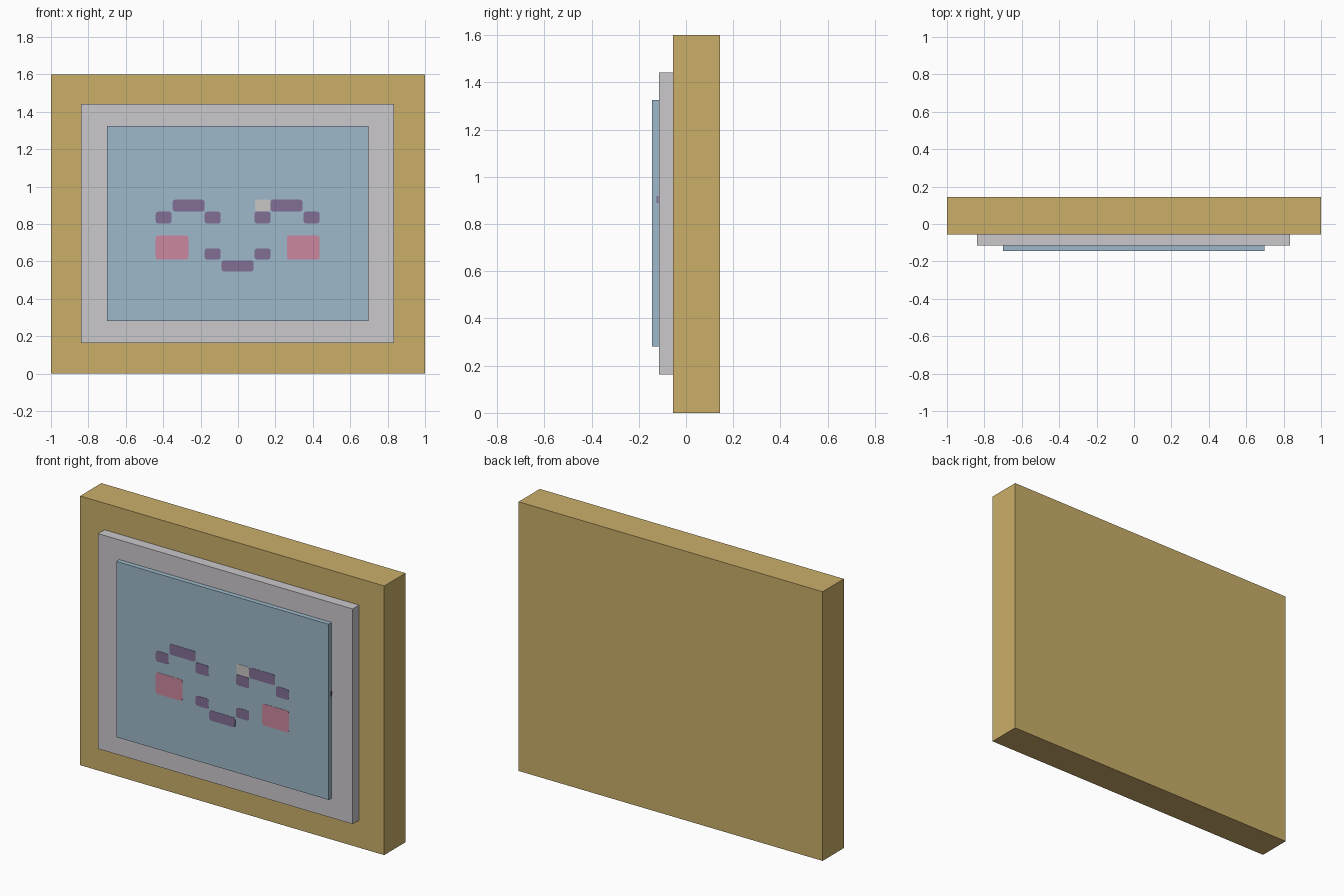
import bpy, bmesh, math

cube = bpy.data.objects.get("Cube")
if cube:
    bpy.data.objects.remove(cube, do_unlink=True)


def material(name, rgb):
    """Flat material from 0-255 sRGB, stored as linear values."""
    lin = [c / 255 / 12.92 if c < 11 else ((c / 255 + 0.055) / 1.055) ** 2.4 for c in rgb]
    mat = bpy.data.materials.new(name)
    mat.use_nodes = True
    mat.diffuse_color = (*lin, 1)
    bsdf = mat.node_tree.nodes["Principled BSDF"]
    bsdf.inputs["Base Color"].default_value = (*lin, 1)
    bsdf.inputs["Roughness"].default_value = 0.8
    return mat


gold = material("gold", (202, 175, 106))
grey = material("pale grey", (203, 200, 204))
blue = material("soft blue", (157, 185, 202))
purple = material("dusty purple", (129, 111, 150))
pink = material("rose pink", (203, 135, 159))
white = material("warm white", (200, 199, 197))


def finish(bm, name, mat):
    bmesh.ops.recalc_face_normals(bm, faces=bm.faces)
    mesh = bpy.data.meshes.new(name)
    bm.to_mesh(mesh)
    bm.free()
    mesh.materials.append(mat)
    obj = bpy.data.objects.new(name, mesh)
    bpy.context.collection.objects.link(obj)
    return obj


def box(name, mat, x, y, z):
    bm = bmesh.new()
    bmesh.ops.create_cube(bm, size=1)
    for v in bm.verts:
        v.co = [lo + (c + 0.5) * (hi - lo) for c, (lo, hi) in zip(v.co, (x, y, z))]
    return finish(bm, name, mat)


def plate(name, mat, x, z, radius=0.013):
    """Thin rounded rectangle lying on the front of the screen."""
    bm = bmesh.new()
    corners = [(x[1], z[1], 0), (x[0], z[1], 90), (x[0], z[0], 180), (x[1], z[0], 270)]
    verts = []
    for cx, cz, start in corners:
        mid = math.radians(start + 45)
        ox = cx - math.copysign(radius, math.cos(mid))
        oz = cz - math.copysign(radius, math.sin(mid))
        for step in range(4):
            a = math.radians(start + step * 30)
            verts.append(bm.verts.new((ox + radius * math.cos(a), SCREEN_FRONT,
                                       oz + radius * math.sin(a))))
    face = bm.faces.new(verts)
    out = bmesh.ops.extrude_face_region(bm, geom=[face])
    for v in out["geom"]:
        if isinstance(v, bmesh.types.BMVert):
            v.co.y -= 0.0015
    return finish(bm, name, mat)


SCREEN_FRONT = -0.1435

# Stepped slabs: body, bezel, screen
box("frame", gold, (-1, 1), (-0.055, 0.145), (0, 1.6))
box("bezel", grey, (-0.84, 0.835), (-0.115, -0.055), (0.163, 1.442))
box("screen", blue, (-0.70, 0.697), (SCREEN_FRONT, -0.115), (0.281, 1.325))

# Face details, mirrored about the face centre
CENTRE = -0.002
for side, s in (("left", 1), ("right", -1)):
    def span(a, b):
        return sorted((CENTRE + s * a, CENTRE + s * b))
    plate(side + "_eye_arch", purple, span(0.176, 0.347), (0.867, 0.930))
    plate(side + "_eye_outer_end", purple, span(0.353, 0.438), (0.803, 0.866))
    plate(side + "_eye_inner_end", purple, span(0.091, 0.176), (0.803, 0.866))
    plate(side + "_cheek", pink, span(0.263, 0.438), (0.610, 0.738))
    plate(side + "_mouth_corner", purple, span(0.091, 0.176), (0.610, 0.669))
plate("mouth", purple, (-0.088, 0.083), (0.546, 0.605))
plate("eye_glint", white, (0.091, 0.174), (0.867, 0.930))

# Small mark on the screen edge
box("screen_edge_mark", purple, (0.696, 0.698), (-0.125, -0.116), (0.890, 0.918))
